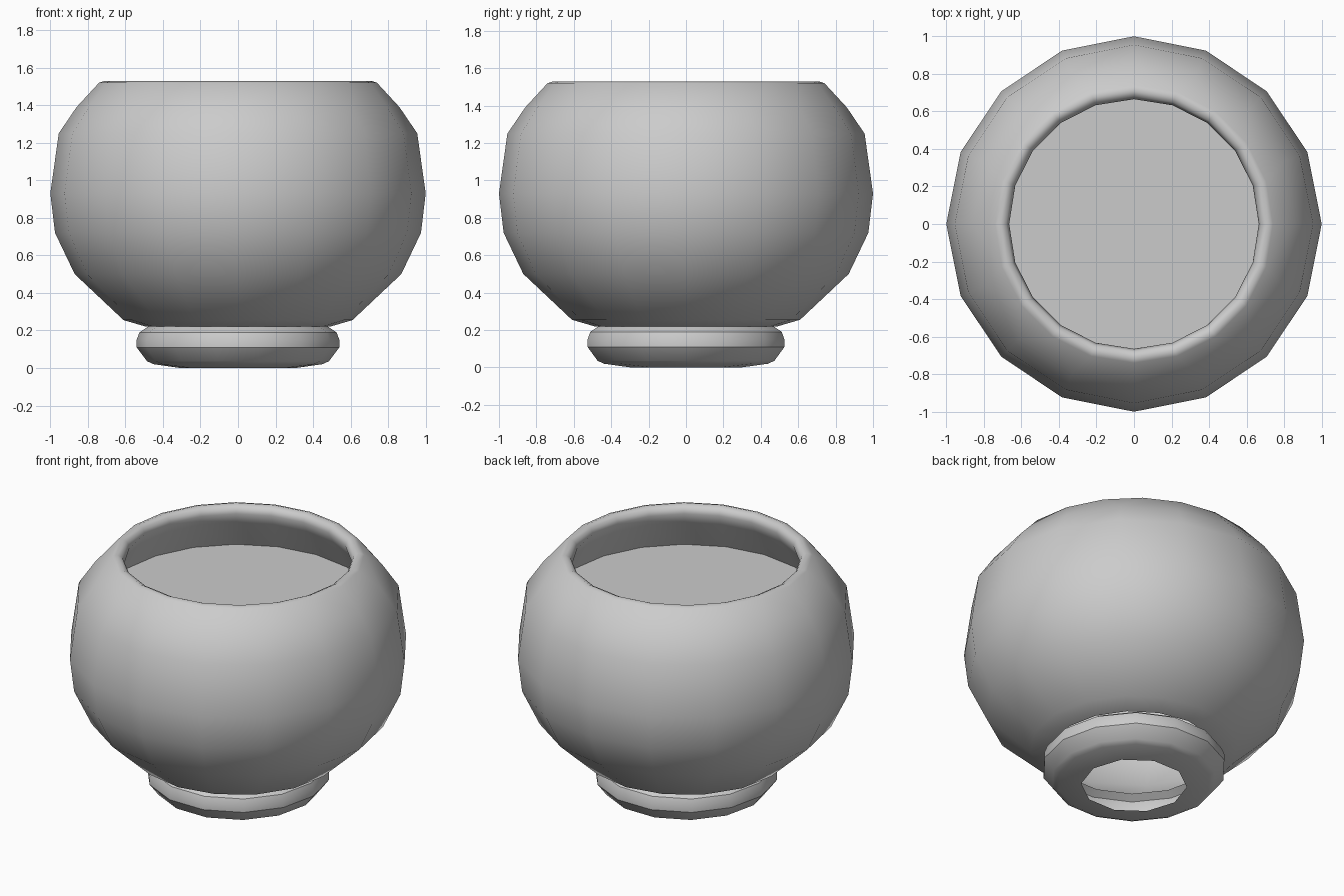
import bpy, bmesh
from math import cos, sin, tau, radians

if "Cube" in bpy.data.objects:
    bpy.data.objects.remove(bpy.data.objects["Cube"])


def stitch(bm, a, b):
    """Zip two vertex rings together, even with different side counts."""
    i = j = 0
    na, nb = len(a), len(b)
    while i < na or j < nb:
        if j >= nb or (i < na and (i + 0.5) / na <= (j + 0.5) / nb):
            bm.faces.new((a[i % na], a[(i + 1) % na], b[j % nb]))
            i += 1
        else:
            bm.faces.new((a[i % na], b[(j + 1) % nb], b[j % nb]))
            j += 1


def lathe(name, profile, angle, cap_start=False):
    """Profile is a list of (radius, height, sides), running bottom to top."""
    bm = bmesh.new()
    rings = [[bm.verts.new((r * cos(tau * k / n), r * sin(tau * k / n), z))
              for k in range(n)] for r, z, n in profile]
    for a, b in zip(rings, rings[1:]):
        stitch(bm, a, b)
    if cap_start:
        bm.faces.new(rings[0])
    # The stitching order is consistent, so flip only if the wall faces inward
    for f in bm.faces:
        f.normal_update()
    if not cap_start:
        f = max(bm.faces, key=lambda f: f.calc_center_median().xy.length)
        if f.normal.xy.dot(f.calc_center_median().xy) < 0:
            bmesh.ops.reverse_faces(bm, faces=bm.faces)
    mesh = bpy.data.meshes.new(name)
    bm.to_mesh(mesh)
    bm.free()
    obj = bpy.data.objects.new(name, mesh)
    bpy.context.collection.objects.link(obj)
    bpy.ops.object.select_all(action='DESELECT')
    obj.select_set(True)
    bpy.context.view_layer.objects.active = obj
    bpy.ops.object.shade_smooth_by_angle(angle=radians(angle))
    return obj


# Round bowl: thin outer wall open at the base, rounded rim, inner lip
lathe("bowl", [
    (0.49, 0.22, 16), (0.61, 0.255, 16), (0.87, 0.50, 16), (0.975, 0.72, 16),
    (1.0, 0.93, 16), (0.955, 1.25, 16), (0.86, 1.39, 16), (0.74, 1.52, 20),
    (0.71, 1.53, 20), (0.68, 1.515, 20), (0.665, 1.48, 20), (0.70, 1.41, 20),
    (0.80, 1.22, 20),
], 55)

# Flat surface of the contents inside the bowl
lathe("water_surface", [(0.80, 1.22, 20)], 30, cap_start=True)

# Hollow foot ring under the bowl
lathe("foot_ring", [
    (0.31, 0.0, 10), (0.45, 0.02, 14), (0.485, 0.036, 14), (0.54, 0.11, 14),
    (0.54, 0.15, 14), (0.525, 0.19, 14), (0.48, 0.22, 14),
], 32)
